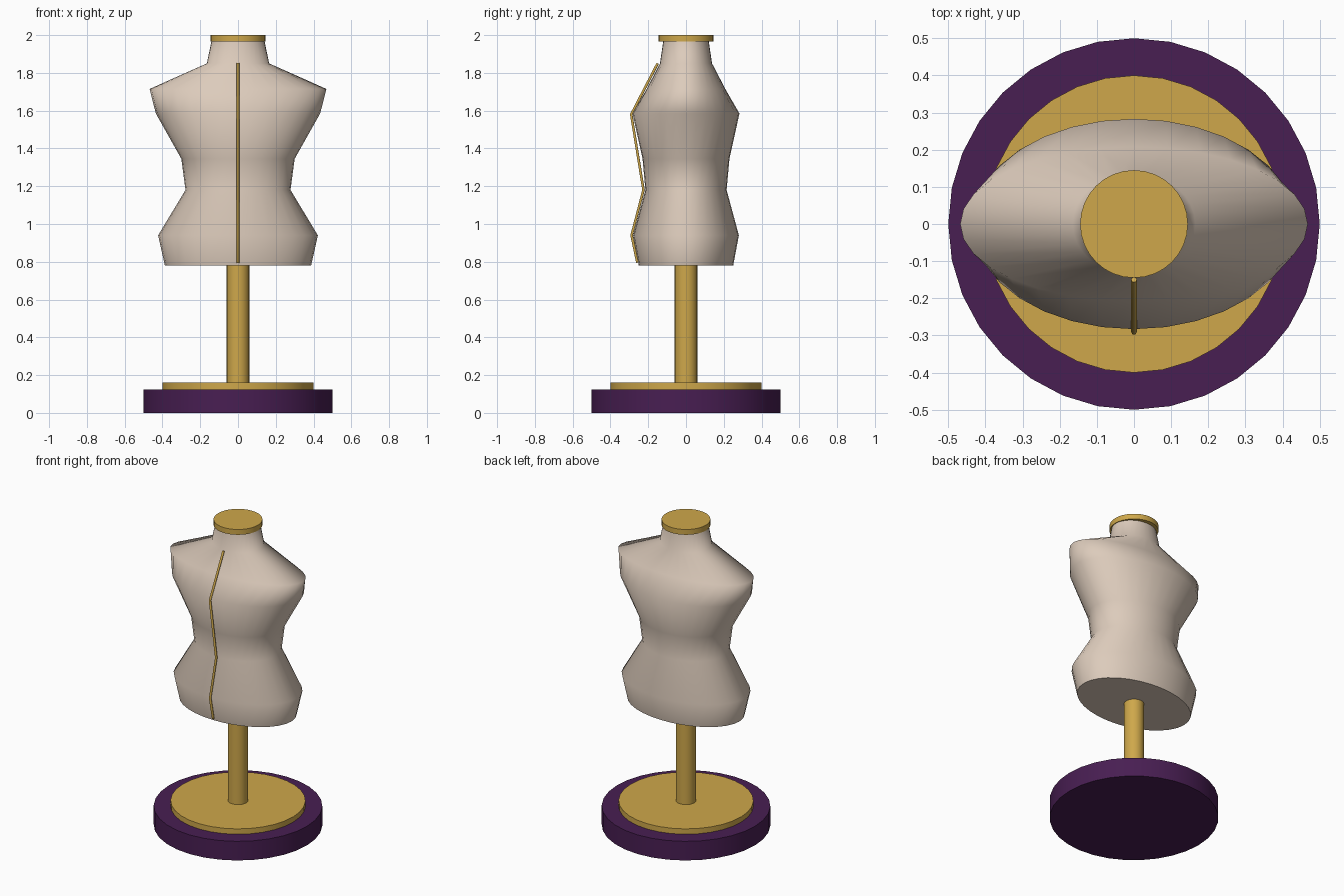
import bpy, bmesh
from math import cos, sin, tau

if "Cube" in bpy.data.objects:
    bpy.data.objects.remove(bpy.data.objects["Cube"])


def material(name, rgb):
    m = bpy.data.materials.new(name)
    m.diffuse_color = (*rgb, 1)
    m.use_nodes = True
    m.node_tree.nodes["Principled BSDF"].inputs["Base Color"].default_value = m.diffuse_color
    return m


linen = material("linen", (0.72, 0.60, 0.50))
gold = material("gold", (0.62, 0.39, 0.07))
purple = material("purple", (0.065, 0.013, 0.085))


def loft(name, rings, mat, sides=32):
    """Stack of ellipses (z, half width, half depth), smooth sides and flat caps."""
    bm = bmesh.new()
    loops = [[bm.verts.new((rx * cos(tau * i / sides), ry * sin(tau * i / sides), z))
              for i in range(sides)] for z, rx, ry in rings]
    for a, b in zip(loops, loops[1:]):
        for i in range(sides):
            j = (i + 1) % sides
            bm.faces.new((a[i], a[j], b[j], b[i])).smooth = True
    bm.faces.new(loops[0][::-1])
    bm.faces.new(loops[-1])
    mesh = bpy.data.meshes.new(name)
    bm.to_mesh(mesh)
    bm.free()
    mesh.materials.append(mat)
    ob = bpy.data.objects.new(name, mesh)
    bpy.context.collection.objects.link(ob)
    return ob


def disc(name, r, z0, z1, mat, sides=32):
    return loft(name, [(z0, r, r), (z1, r, r)], mat, sides)


# Stand
disc("base", 0.5, 0, 0.125, purple)
disc("base_plate", 0.4, 0.125, 0.16, gold)
disc("pole", 0.06, 0.15, 0.8, gold, 24)

# Torso: hem, hip, waist, ribs, bust, shoulder, neck base, neck top
loft("torso", [(0.78, 0.387, 0.25), (0.94, 0.423, 0.28), (1.18, 0.278, 0.215),
               (1.345, 0.30, 0.23), (1.585, 0.435, 0.283), (1.715, 0.468, 0.208),
               (1.85, 0.165, 0.138), (1.97, 0.14, 0.12)], linen)
disc("neck_cap", 0.145, 1.965, 2.0, gold)

# Front seam cord
curve = bpy.data.curves.new("front_seam", "CURVE")
curve.dimensions = "3D"
curve.bevel_depth = 0.008
curve.bevel_resolution = 1
curve.use_fill_caps = True
path = [(-0.257, 0.795), (-0.288, 0.94), (-0.225, 1.18), (-0.29, 1.58), (-0.15, 1.85)]
spline = curve.splines.new("POLY")
spline.points.add(len(path) - 1)
for p, (y, z) in zip(spline.points, path):
    p.co = (0, y, z, 1)
curve.materials.append(gold)
bpy.context.collection.objects.link(bpy.data.objects.new("front_seam", curve))
